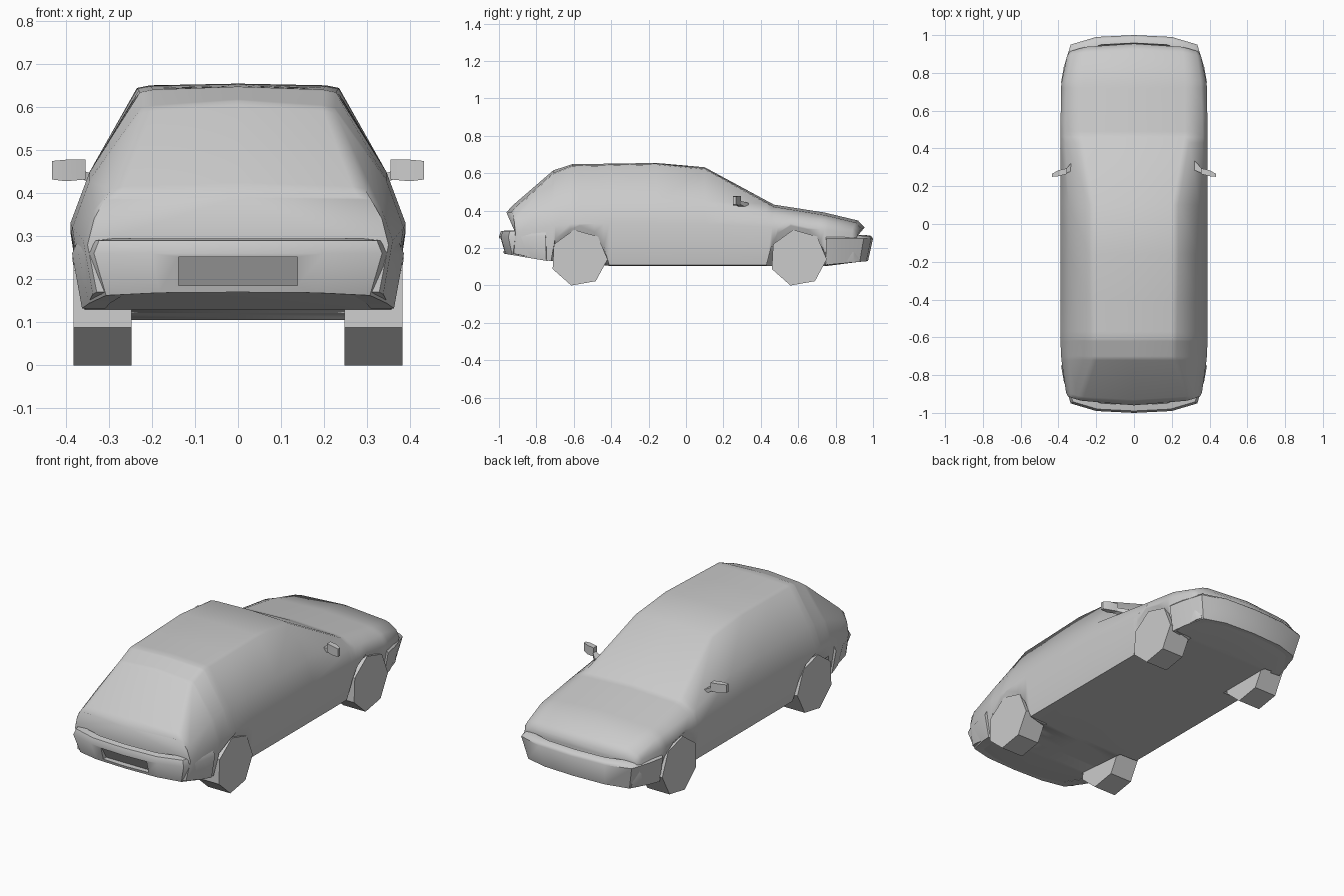
import bpy, bmesh, math
from mathutils import Vector

cube = bpy.data.objects.get("Cube")
if cube:
    bpy.data.objects.remove(cube, do_unlink=True)

GREY = (0.6, 0.6, 0.6, 1)
paint = bpy.data.materials.new("plain grey")
paint.use_nodes = True
paint.diffuse_color = GREY
paint.node_tree.nodes["Principled BSDF"].inputs["Base Color"].default_value = GREY


def loft(name, rings, smooth_angle=None):
    """Skin closed rings of equal length and cap both ends."""
    bm = bmesh.new()
    loops = [[bm.verts.new(p) for p in ring] for ring in rings]
    n = len(loops[0])
    for a, b in zip(loops, loops[1:]):
        for i in range(n):
            j = (i + 1) % n
            bm.faces.new((a[i], a[j], b[j], b[i]))
    bm.faces.new(loops[0])
    bm.faces.new(loops[-1])
    bmesh.ops.recalc_face_normals(bm, faces=bm.faces)
    mesh = bpy.data.meshes.new(name)
    bm.to_mesh(mesh)
    bm.free()
    obj = bpy.data.objects.new(name, mesh)
    bpy.context.collection.objects.link(obj)
    mesh.materials.append(paint)
    if smooth_angle:
        bpy.ops.object.select_all(action="DESELECT")
        obj.select_set(True)
        bpy.context.view_layer.objects.active = obj
        bpy.ops.object.shade_smooth_by_angle(angle=math.radians(smooth_angle))
    return obj


def interpolate(keys, y):
    """Piecewise linear lookup in rows that start with y."""
    if y <= keys[0][0]:
        return keys[0][1:]
    for a, b in zip(keys, keys[1:]):
        if y <= b[0]:
            t = (y - a[0]) / (b[0] - a[0])
            return [u + (v - u) * t for u, v in zip(a[1:], b[1:])]
    return keys[-1][1:]


# Upper body: y, belt x, belt z, shoulder x, shoulder z, rail x, rail z, centre z
UPPER = [
    (-.96, .35, .28, .335, .34, .31, .385, .39),
    (-.93, .36, .29, .335, .36, .295, .41, .425),
    (-.71, .385, .32, .345, .43, .225, .595, .615),
    (-.61, .39, .33, .345, .45, .228, .635, .648),
    (-.16, .39, .33, .345, .45, .235, .645, .655),
    (.1, .39, .33, .345, .45, .235, .62, .632),
    (.47, .39, .31, .365, .38, .3, .415, .432),
    (.74, .385, .3, .355, .35, .3, .37, .39),
    (.92, .355, .28, .335, .31, .29, .33, .347),
    (.955, .34, .26, .325, .28, .28, .295, .31),
]
# Lower edge of the sides, with the two wheel arches
SILL = [
    (-.96, .17), (-.721, .13), (-.7, .25), (-.62, .3), (-.57, .32),
    (-.49, .285), (-.44, .21), (-.41, .108), (.43, .108), (.46, .22),
    (.49, .28), (.56, .32), (.65, .3), (.72, .24), (.76, .11), (.955, .13),
]
FLOOR = [(-.96, .17), (-.72, .13), (-.41, .105), (.76, .105), (.955, .13)]

rings = []
for y in sorted({row[0] for row in UPPER} | {row[0] for row in SILL}):
    bx, bz, sx, sz, rx, rz, top = interpolate(UPPER, y)
    sill = interpolate(SILL, y)[0]
    floor = interpolate(FLOOR, y)[0]
    foot = bx - .03 + .03 * max(0, sill - .11) / .21
    half = [(0, floor), (.248, floor), (foot, sill), (bx, max(bz, sill + .01)),
            (sx, sz), (rx, rz), (rx - .03, rz + .006), (0, top)]
    outline = half + [(-x, z) for x, z in half[-2:0:-1]]
    # bow the nose and tail in plan
    bow = .04 * max(0, abs(y) - .85) / .1 * math.copysign(1, y)
    rings.append([(x, y - bow * abs(x / .34) ** 3, z) for x, z in outline])
loft("car_body", rings, 50)


# Wraparound bumpers
def bumper(name, side, top, mid, low, low_end):
    plan = [(0, 1), (.2, .99), (.335, .95), (.372, .83), (.386, .75)]
    plan = [(-x, y) for x, y in plan[:0:-1]] + plan
    rings = []
    for x, y in plan:
        t = (1 - y) / .25
        bottom = low + (low_end - low) * t

        def inset(f, z):
            return (x * f, side * (.7 + (y - .7) * f), z)
        rings.append([inset(.86, top), inset(.965, top - .005), inset(1, mid),
                      inset(.91 + .03 * t, bottom), inset(.8, bottom)])
    return loft(name, rings, 50)


rear = bumper("rear_bumper", -1, .295, .26, .17, .132)
bumper("front_bumper", 1, .27, .25, .13, .11)

# Number plate recess, deepest at its lower edge
recess = loft("plate_cutter", [
    [(x, -1.1, .252), (x, -.985, .252), (x, -.945, .185), (x, -1.1, .185)]
    for x in (-.138, .138)])
recess.hide_render = True
recess.hide_viewport = True
cut = rear.modifiers.new("plate_recess", "BOOLEAN")
cut.object = recess
cut.operation = "DIFFERENCE"
cut.solver = "EXACT"


# Seven-sided wheels
def wheel(name, side, y):
    angles = [math.radians(100) + i * math.tau / 7 for i in range(7)]
    loft(name, [[(side * x, y + .153 * math.cos(a), .147 + .153 * math.sin(a))
                 for a in angles] for x in (.248, .383)])


def rect(x, y0, y1, z0, z1):
    return [(x, y0, z0), (x, y1, z0), (x, y1, z1), (x, y0, z1)]


for side, label in ((1, "left"), (-1, "right")):
    wheel("front_wheel_" + label, side, .6)
    wheel("rear_wheel_" + label, side, -.572)
    # Door mirror and its stalk
    loft("mirror_" + label, [rect(side * .355, .265, .295, .432, .478),
                             rect(side * .4, .253, .285, .428, .478),
                             rect(side * .433, .25, .266, .432, .475)], 40)
    loft("mirror_stalk_" + label, [rect(side * .32, .285, .335, .41, .44),
                                   rect(side * .36, .268, .293, .432, .452)], 40)
